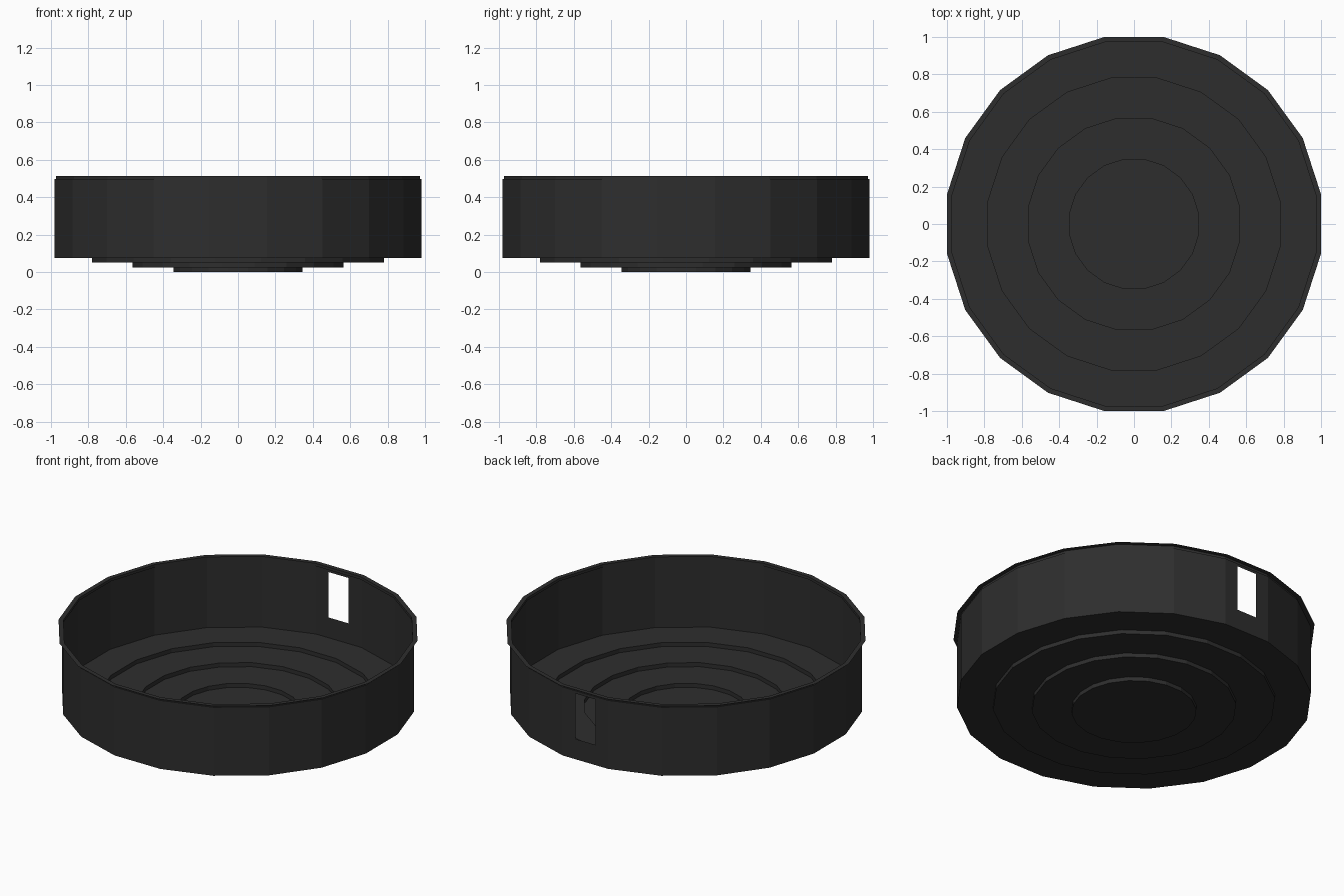
import bpy, bmesh, math

SIDES = 20
STEP = 2 * math.pi / SIDES

cube = bpy.data.objects.get("Cube")
if cube:
    bpy.data.objects.remove(cube)

# Single dark plastic colour
charcoal = bpy.data.materials.new("charcoal")
charcoal.use_nodes = True
colour = (0.027, 0.027, 0.027, 1)
charcoal.diffuse_color = colour
charcoal.node_tree.nodes["Principled BSDF"].inputs["Base Color"].default_value = colour


def lathe(bm, profile, cap=False):
    """Spin (apothem, z) points into a faceted shell, flats facing the axes."""
    rings = []
    for apothem, z in profile:
        r = apothem / math.cos(STEP / 2)
        rings.append([bm.verts.new((r * math.cos((i + 0.5) * STEP),
                                    r * math.sin((i + 0.5) * STEP), z))
                      for i in range(SIDES)])
    for low, high in zip(rings, rings[1:]):
        for i in range(SIDES):
            j = (i + 1) % SIDES
            bm.faces.new((low[i], low[j], high[j], high[i]))
    if cap:
        bm.faces.new(rings[0][::-1])


def finish(bm, name):
    mesh = bpy.data.meshes.new(name)
    bm.to_mesh(mesh)
    bm.free()
    mesh.materials.append(charcoal)
    bpy.context.collection.objects.link(bpy.data.objects.new(name, mesh))


# Stepped floor, sinking in three shallow terraces
bm = bmesh.new()
lathe(bm, [(0.345, 0), (0.345, 0.025), (0.565, 0.025), (0.565, 0.05),
           (0.78, 0.05), (0.78, 0.075), (0.98, 0.075)], cap=True)
finish(bm, "stepped_floor")

# Side wall with a rectangular slot in the rear panel
bm = bmesh.new()
lathe(bm, [(0.98, 0.075), (0.98, 0.497)])
panel = max(bm.faces, key=lambda f: f.calc_center_median().y)
mid = panel.calc_center_median().z
bmesh.ops.inset_individual(bm, faces=[panel], thickness=0.05)
for v in panel.verts:
    v.co.x = math.copysign(0.068, v.co.x)
    v.co.z = 0.48 if v.co.z > mid else 0.20
bmesh.ops.delete(bm, geom=[panel], context="FACES")
finish(bm, "side_wall")

# Recessed collar and thin flat flange around the opening
bm = bmesh.new()
lathe(bm, [(0.98, 0.497), (0.973, 0.497), (0.973, 0.514), (1.0, 0.514)])
finish(bm, "rim_flange")
